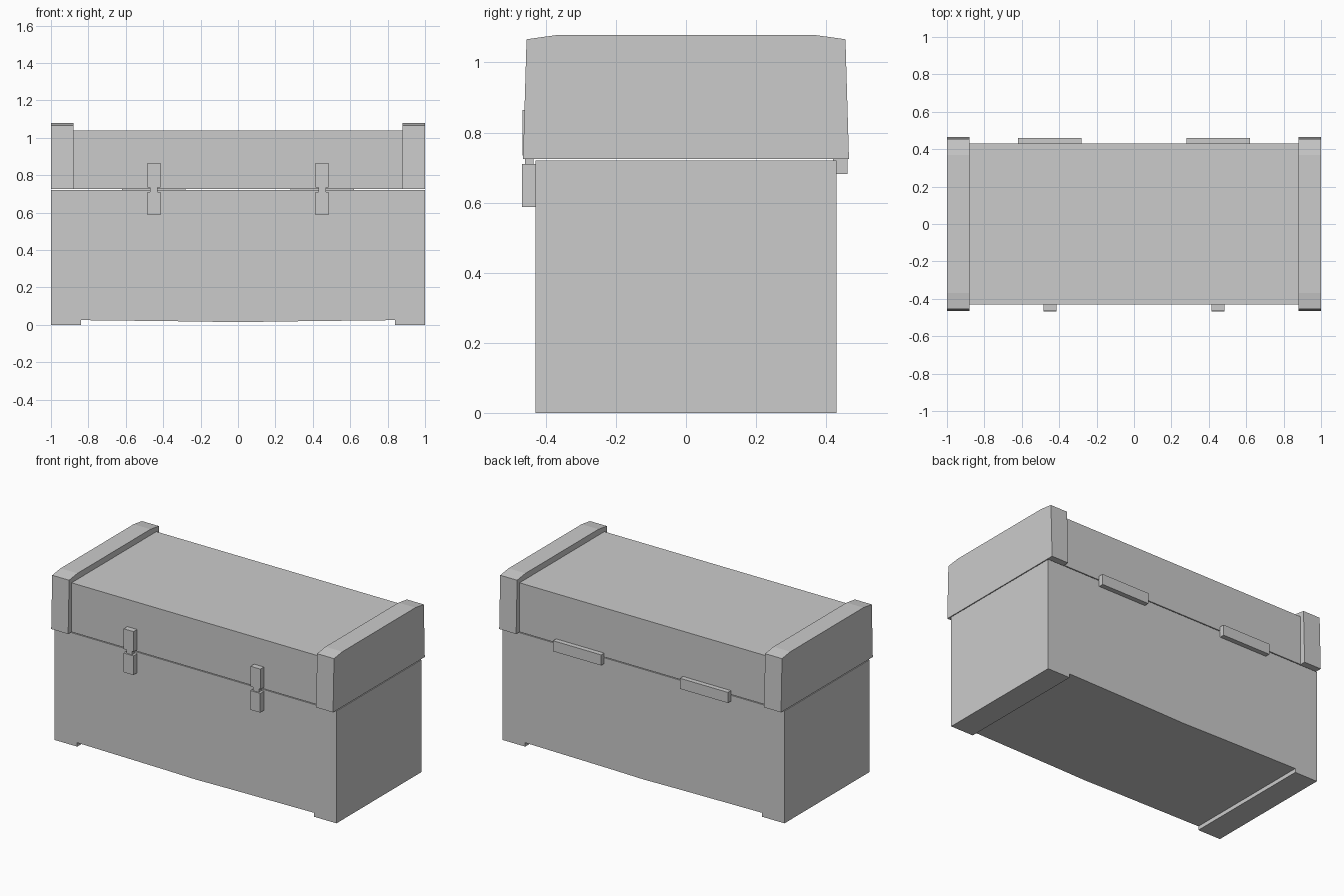
import bpy, bmesh

if "Cube" in bpy.data.objects:
    bpy.data.objects.remove(bpy.data.objects["Cube"])


def prism(name, profile, axis, lo, hi):
    """Extrude a 2D profile (other two axes in order) along 'x' or 'y'."""
    bm = bmesh.new()
    if axis == 'y':
        verts = [bm.verts.new((a, lo, b)) for a, b in profile]
        move = (0, hi - lo, 0)
    else:
        verts = [bm.verts.new((lo, a, b)) for a, b in profile]
        move = (hi - lo, 0, 0)
    face = bm.faces.new(verts)
    out = bmesh.ops.extrude_face_region(bm, geom=[face], use_keep_orig=True)
    moved = [g for g in out['geom'] if isinstance(g, bmesh.types.BMVert)]
    bmesh.ops.translate(bm, verts=moved, vec=move)
    bmesh.ops.recalc_face_normals(bm, faces=bm.faces)
    mesh = bpy.data.meshes.new(name)
    bm.to_mesh(mesh)
    bm.free()
    obj = bpy.data.objects.new(name, mesh)
    bpy.context.collection.objects.link(obj)
    return obj


def box(name, x, y, z):
    return prism(name, [(x[0], z[0]), (x[1], z[0]), (x[1], z[1]), (x[0], z[1])],
                 'y', y[0], y[1])


def mirror_x(obj):
    obj.modifiers.new("mirror", 'MIRROR').use_mirror_merge = False


# Chest body with feet at each end and a slightly sagging underside
right = [(0.23, 0.018), (0.84, 0.025), (0.84, 0), (1, 0), (1, 0.72)]
left = [(-x, z) for x, z in reversed(right)]
prism("chest_body", [(0, 0.014)] + right + left, 'y', -0.43, 0.43)

# Lid panel between the end caps
box("lid", (-0.9, 0.9), (-0.43, 0.43), (0.725, 1.04))

# Tapered, bevelled lid end caps
cap = [(0.465, 0.725), (0.455, 1.066), (0.37, 1.078)]
cap += [(-y, z) for y, z in reversed(cap)]
mirror_x(prism("lid_end_cap", cap, 'x', 0.88, 1))

# Front latches: two plates joined by a narrow neck
mirror_x(box("latch_upper", (0.415, 0.485), (-0.466, -0.42), (0.735, 0.865)))
mirror_x(box("latch_lower", (0.415, 0.485), (-0.468, -0.42), (0.587, 0.71)))
mirror_x(box("latch_neck", (0.43, 0.47), (-0.46, -0.435), (0.70, 0.74)))

# Rear hinges
mirror_x(box("hinge", (0.28, 0.62), (0.42, 0.461), (0.682, 0.75)))
